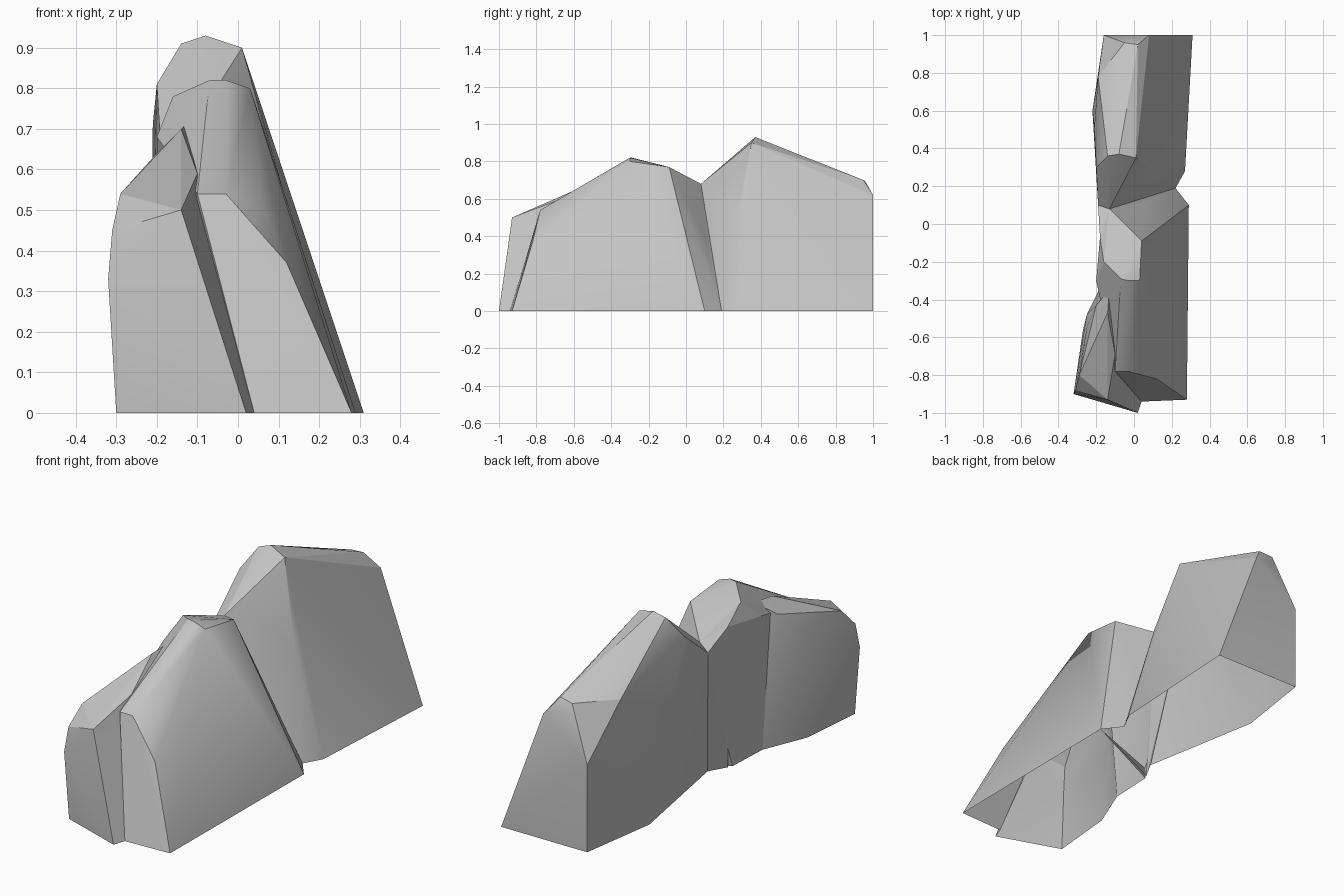
import bpy
import bmesh
import math
from mathutils import Vector

default = bpy.data.objects.get("Cube")
if default:
    bpy.data.objects.remove(default, do_unlink=True)

# One plain stone colour
stone = bpy.data.materials.new("grey_stone")
stone.use_nodes = True
colour = (0.55, 0.55, 0.55, 1.0)
stone.diffuse_color = colour
stone.node_tree.nodes["Principled BSDF"].inputs["Base Color"].default_value = colour


def boulder(top, base):
    """Chiselled convex block over a ground outline, every face turned outward."""
    bm = bmesh.new()
    for corner in top:
        bm.verts.new(corner)
    for x, y in base:
        bm.verts.new((x, y, 0))
    bmesh.ops.convex_hull(bm, input=list(bm.verts))
    spare = [v for v in bm.verts if not v.link_faces]
    bmesh.ops.delete(bm, geom=spare, context='VERTS')
    bm.normal_update()
    middle = sum((v.co for v in bm.verts), Vector()) / len(bm.verts)
    for face in bm.faces:
        if face.normal.dot(face.calc_center_median() - middle) < 0:
            face.normal_flip()
    return bm


def trim(bm, planes):
    """Cut away the faces buried inside a neighbouring block."""
    for point, normal in planes:
        bmesh.ops.bisect_plane(bm, geom=bm.verts[:] + bm.edges[:] + bm.faces[:],
                               dist=1e-5, plane_co=point, plane_no=normal)
    buried = []
    for face in bm.faces:
        centre = face.calc_center_median()
        if all((centre - point).dot(normal) < -1e-5 for point, normal in planes):
            buried.append(face)
    bmesh.ops.delete(bm, geom=buried, context='FACES')
    bmesh.ops.dissolve_limit(bm, angle_limit=math.radians(0.3),
                             verts=bm.verts[:], edges=bm.edges[:])


shells = {}

# Tall rear block with a cut end and a sloping flank
shells["rear_block"] = boulder(
    top=[(-.16, 1, .43), (.08, 1, .62), (-.03, .98, .64), (.02, .95, .7),
         (-.05, .96, .69), (-.17, .89, .55), (-.19, .78, .68), (-.21, .51, .71),
         (-.2, .3, .81), (-.14, .36, .91), (-.08, .37, .93), (.01, .35, .9),
         (.11, .28, .53), (-.13, .08, .68), (-.19, .1, .65)],
    base=[(-.16, 1), (.31, 1), (.27, .28), (.22, .19), (-.11, -.01), (-.22, .6)])

# Long middle block with the broad sloping flank
shells["middle_block"] = boulder(
    top=[(.12, -.82, .37), (.06, -.72, .51), (-.03, -.78, .54), (-.1, -.78, .54),
         (.03, -.3, .8), (-.03, -.3, .82), (-.07, -.29, .82), (.04, -.09, .77),
         (-.16, -.2, .78), (-.2, -.3, .68), (-.18, -.07, .71), (-.13, .08, .68)],
    base=[(.28, -.93), (.04, -.94), (.29, .1), (.27, -.3), (-.17, -.12), (-.18, -.34)])

# Wedge that fills the cleft between the two
shells["saddle"] = boulder(
    top=[(-.13, .08, .68), (-.19, .1, .65), (.04, -.09, .77), (.06, .11, .38),
         (-.18, -.07, .71)],
    base=[(.22, .19), (.29, .1), (-.11, -.01), (-.16, -.1)])

# Low front block beside the narrow crack
shells["front_block"] = boulder(
    top=[(-.14, -.93, .5), (-.32, -.9, .33), (-.23, -.84, .5), (-.28, -.84, .5),
         (-.29, -.8, .54), (-.31, -.88, .45), (-.19, -.83, .53), (-.27, -.69, .53),
         (-.25, -.55, .54), (-.2, -.43, .64), (-.14, -.47, .7), (-.1, -.69, .59),
         (-.25, -.48, .34), (-.13, -.35, .71)],
    base=[(-.3, -.89), (.02, -1), (.04, -.94), (-.27, -.56), (-.18, -.34)])

planes = {name: [(f.verts[0].co.copy(), f.normal.copy()) for f in bm.faces]
          for name, bm in shells.items()}

for obj in bpy.context.selected_objects:
    obj.select_set(False)

# Open each underside, trim the overlaps and make the objects
for name, bm in shells.items():
    underside = [f for f in bm.faces if all(v.co.z < 0.001 for v in f.verts)]
    bmesh.ops.delete(bm, geom=underside, context='FACES')
    for other in shells:
        if other != name:
            trim(bm, planes[other])
    mesh = bpy.data.meshes.new(name)
    bm.to_mesh(mesh)
    bm.free()
    mesh.materials.append(stone)
    obj = bpy.data.objects.new(name, mesh)
    bpy.context.scene.collection.objects.link(obj)
    obj.select_set(True)
    bpy.context.view_layer.objects.active = obj

# Soften only the shallow facet edges
bpy.ops.object.shade_smooth_by_angle(angle=math.radians(20))
